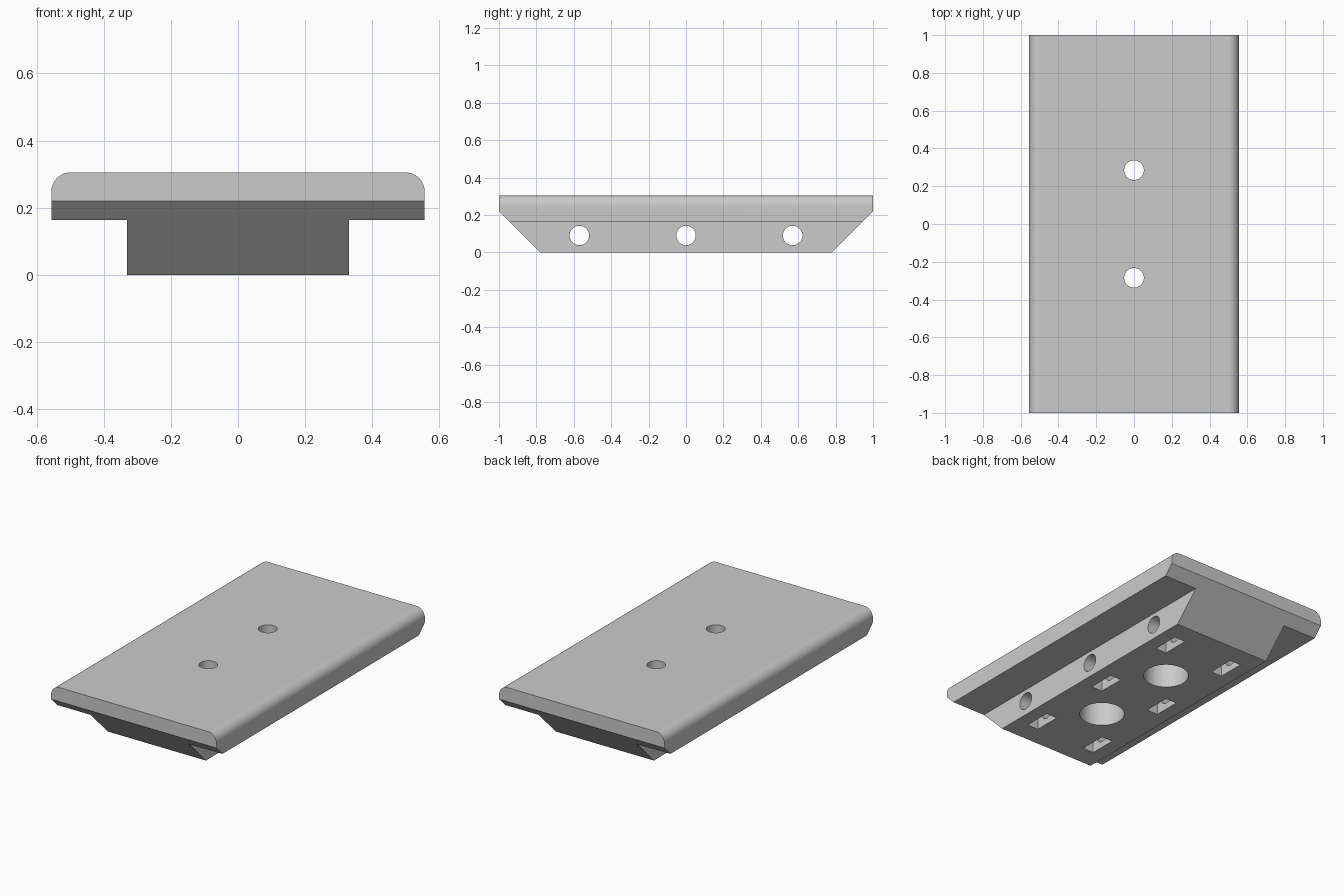
import bpy, bmesh, math
from mathutils import Matrix, Vector

if "Cube" in bpy.data.objects:
    bpy.data.objects.remove(bpy.data.objects["Cube"])

HALF_W, HALF_RAIL, HALF_L = 0.556, 0.33, 1.0
STEP_Z, TOP_Z, ROUND = 0.163, 0.305, 0.057
CHAMFER_Z = 0.22

grey = bpy.data.materials.new("light_grey")
grey.diffuse_color = (0.6, 0.6, 0.6, 1)
grey.use_nodes = True
grey.node_tree.nodes["Principled BSDF"].inputs["Base Color"].default_value = grey.diffuse_color


def new_object(name, bm):
    bmesh.ops.recalc_face_normals(bm, faces=bm.faces[:])
    mesh = bpy.data.meshes.new(name)
    bm.to_mesh(mesh)
    bm.free()
    mesh.materials.append(grey)
    obj = bpy.data.objects.new(name, mesh)
    bpy.context.collection.objects.link(obj)
    return obj


# T-shaped cross-section with rounded upper corners, extruded along y
right = [(HALF_RAIL, 0), (HALF_RAIL, STEP_Z), (HALF_W, STEP_Z)]
for i in range(13):
    a = math.pi / 2 * i / 12
    right.append((HALF_W - ROUND + ROUND * math.cos(a),
                  TOP_Z - ROUND + ROUND * math.sin(a)))
profile = right + [(-x, z) for x, z in reversed(right)]

bm = bmesh.new()
face = bm.faces.new([bm.verts.new((x, -HALF_L, z)) for x, z in profile])
ext = bmesh.ops.extrude_face_region(bm, geom=[face])
bmesh.ops.translate(bm, vec=(0, 2 * HALF_L, 0),
                    verts=[v for v in ext["geom"] if isinstance(v, bmesh.types.BMVert)])

# Sloped underside at both ends
for s in (-1, 1):
    cut = bmesh.ops.bisect_plane(
        bm, geom=bm.verts[:] + bm.edges[:] + bm.faces[:], dist=1e-6,
        plane_co=Vector((0, s * HALF_L, CHAMFER_Z)), plane_no=Vector((0, s, -1)),
        clear_outer=True)
    edges = [e for e in cut["geom_cut"] if isinstance(e, bmesh.types.BMEdge)]
    bmesh.ops.holes_fill(bm, edges=edges, sides=0)
plate = new_object("mounting_plate", bm)


def drill(radius, depth, matrix):
    bm = bmesh.new()
    bmesh.ops.create_cone(bm, cap_ends=True, segments=48, radius1=radius,
                          radius2=radius, depth=depth, matrix=matrix)
    subtract(bm)


def pocket(center, size):
    bm = bmesh.new()
    bmesh.ops.create_cube(bm, size=1, matrix=Matrix.Translation(center)
                          @ Matrix.Diagonal((*size, 1)))
    subtract(bm)


def subtract(bm):
    cutter = new_object("cutter", bm)
    cutter.hide_render = True
    mod = plate.modifiers.new("cut", "BOOLEAN")
    mod.operation, mod.solver, mod.object = "DIFFERENCE", "EXACT", cutter
    bpy.context.view_layer.objects.active = plate
    bpy.ops.object.modifier_apply(modifier=mod.name)
    bpy.data.objects.remove(cutter)


# Vertical screw holes with wide counterbores from below
for y in (-0.285, 0.285):
    drill(0.052, 2, Matrix.Translation((0, y, 0)))
    drill(0.128, 0.4, Matrix.Translation((0, y, 0)))

# Cross holes through the rail, each with a nut pocket on either side
for y in (-0.57, 0, 0.57):
    drill(0.052, 2, Matrix.Translation((0, y, 0.09)) @ Matrix.Rotation(math.pi / 2, 4, "Y"))
    for x in (-0.207, 0.207):
        pocket((x, y, 0.07), (0.075, 0.168, 0.2))

# Smooth rounds and bores, crisp edges elsewhere
bpy.ops.object.select_all(action="DESELECT")
plate.select_set(True)
bpy.context.view_layer.objects.active = plate
bpy.ops.object.shade_smooth_by_angle(angle=math.radians(30))
weighted = plate.modifiers.new("flat_normals", "WEIGHTED_NORMAL")
weighted.keep_sharp = True
